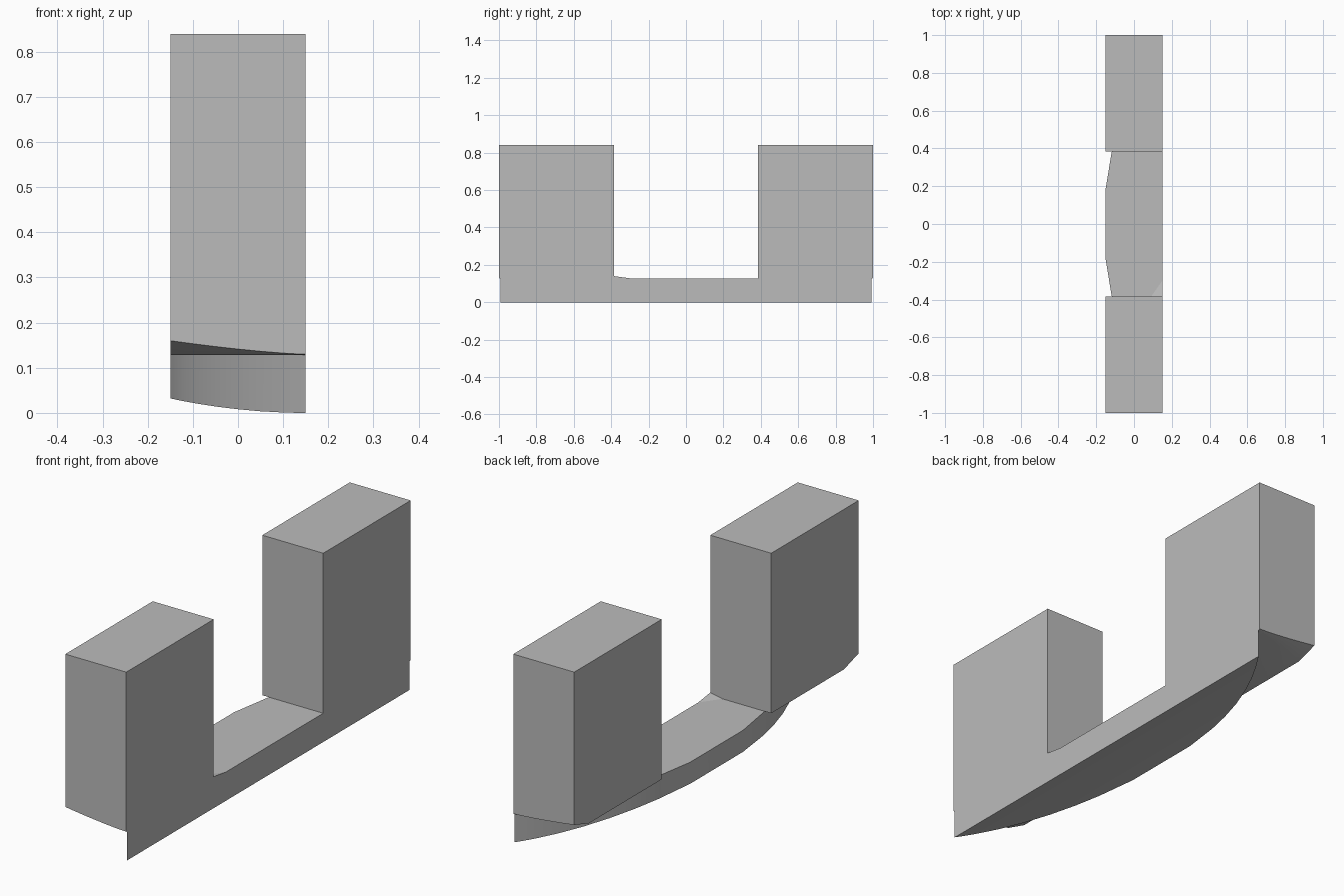
import bpy, bmesh, math

cube = bpy.data.objects.get("Cube")
if cube:
    bpy.data.objects.remove(cube)

HALF, SEAT, TOP = 0.15, 0.128, 0.84     # half width, slab top, block top
INNER = 0.385                           # inner face of each block
RADIUS, APEX = 1.745, -0.16             # plan arc of the slab
STATIONS = [-0.15, -0.12, -0.09, -0.05, 0, 0.05, 0.1, 0.13, 0.15]

grey = bpy.data.materials.new("plain grey")
grey.use_nodes = True
colour = (0.5, 0.5, 0.5, 1)
grey.diffuse_color = colour
grey.node_tree.nodes["Principled BSDF"].inputs["Base Color"].default_value = colour


def loft(name, section, stations):
    """Skin the (y, z) outline section(x) across the width."""
    bm = bmesh.new()
    rings = [[bm.verts.new((x, y, z)) for y, z in section(x)] for x in stations]
    for a, b in zip(rings, rings[1:]):
        for i in range(len(a)):
            j = (i + 1) % len(a)
            bm.faces.new((a[i], a[j], b[j], b[i]))
    bm.faces.new(rings[0])
    bm.faces.new(rings[-1])
    bmesh.ops.remove_doubles(bm, verts=bm.verts, dist=0.0001)
    bmesh.ops.recalc_face_normals(bm, faces=bm.faces)
    mesh = bpy.data.meshes.new(name)
    bm.to_mesh(mesh)
    bm.free()
    mesh.materials.append(grey)
    obj = bpy.data.objects.new(name, mesh)
    bpy.context.collection.objects.link(obj)
    bpy.ops.object.select_all(action="DESELECT")
    obj.select_set(True)
    bpy.context.view_layer.objects.active = obj
    bpy.ops.object.shade_smooth_by_angle(angle=math.radians(20))
    return obj


def rise(x):
    """0 on the straight side, 1 on the curved side."""
    return (HALF - x) / (2 * HALF)


def slab_section(x):
    w = math.sqrt(RADIUS ** 2 - (RADIUS + APEX - x) ** 2)
    low = 0.032 * rise(x) ** 2
    return [(-w, low), (w, low), (w, SEAT), (-w, SEAT)]


def block_section(side):
    def section(x):
        t = rise(x)
        # underside turns up toward the outer corner
        pts = [(INNER, SEAT), (0.997 - 0.1 * t, SEAT),
               (1, SEAT + 0.002 + 0.03 * t ** 1.4), (1, TOP), (INNER, TOP)]
        return [(side * y, z) for y, z in pts]
    return section


# Curved base slab and the two upright blocks
loft("base_slab", slab_section, STATIONS)
loft("front_block", block_section(-1), STATIONS)
loft("back_block", block_section(1), STATIONS)


# Small fillet wedge where the slab meets the front block
def wedge_section(x):
    k = (x - 0.09) / 0.06
    return [(-INNER, SEAT), (-INNER + 0.085 * k, SEAT), (-INNER, SEAT + 0.012 * k)]


loft("corner_wedge", wedge_section, [0.095, HALF])
